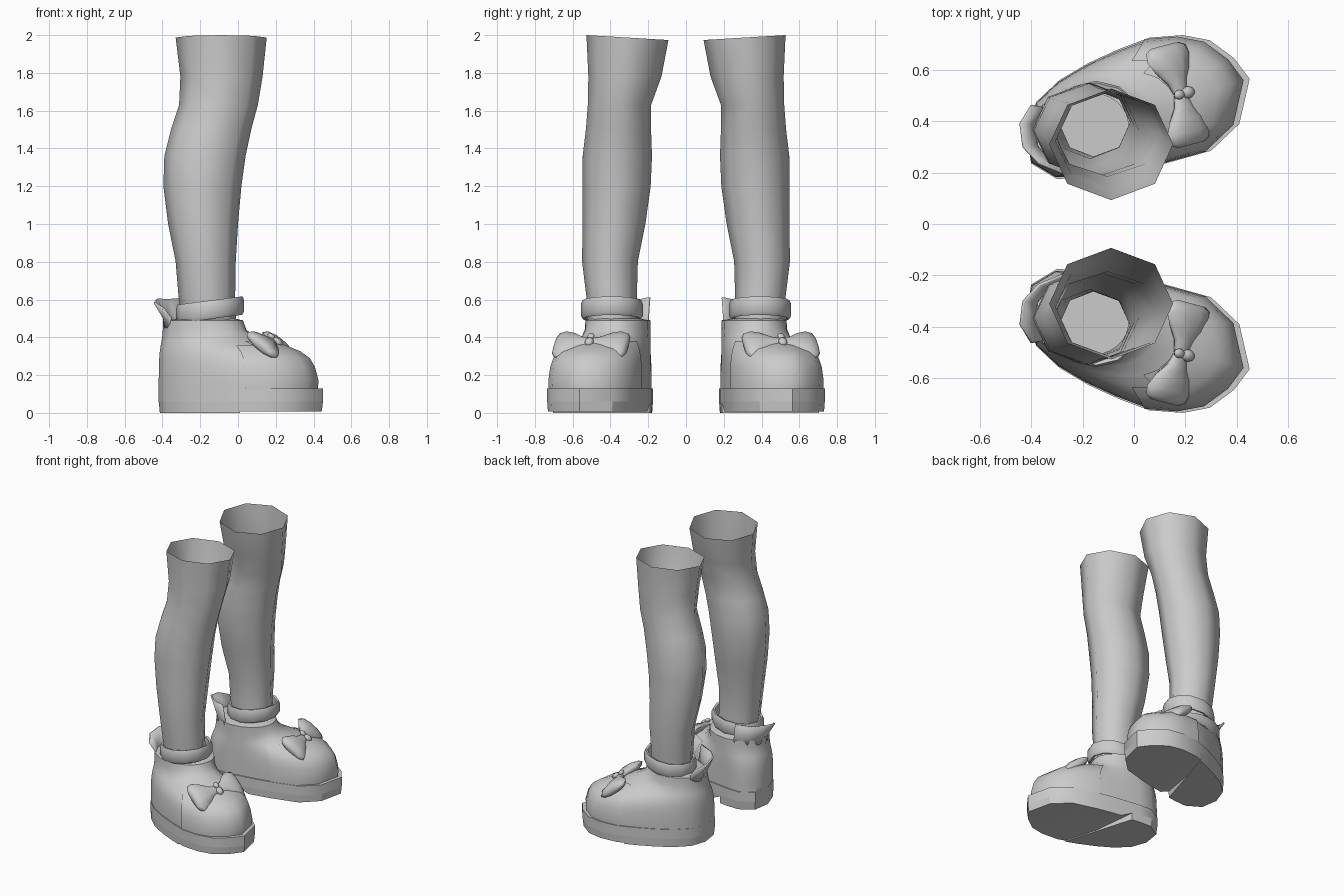
import bpy, bmesh, math
from mathutils import Vector

if "Cube" in bpy.data.objects:
    bpy.data.objects.remove(bpy.data.objects["Cube"])

GREY = (0.6, 0.6, 0.6, 1)
mat = bpy.data.materials.new("plain grey")
mat.use_nodes = True
mat.diffuse_color = GREY
mat.node_tree.nodes["Principled BSDF"].inputs["Base Color"].default_value = GREY


def finish(bm, name, angle=40, recalc=True):
    """Turn a bmesh into a smooth object mirrored to the other leg."""
    if recalc:
        bmesh.ops.recalc_face_normals(bm, faces=bm.faces)
    mesh = bpy.data.meshes.new(name)
    bm.to_mesh(mesh)
    bm.free()
    mesh.materials.append(mat)
    ob = bpy.data.objects.new(name, mesh)
    bpy.context.collection.objects.link(ob)
    bpy.ops.object.select_all(action='DESELECT')
    ob.select_set(True)
    bpy.context.view_layer.objects.active = ob
    bpy.ops.object.shade_smooth_by_angle(angle=math.radians(angle))
    mod = ob.modifiers.new("other_leg", 'MIRROR')
    mod.use_axis = (False, True, False)
    mod.use_mirror_merge = False
    return ob


def loft(rings, caps=(False, False), loop=True, close=False):
    """Skin a list of equally long point rings."""
    bm = bmesh.new()
    rows = [[bm.verts.new(p) for p in r] for r in rings]
    n = len(rows[0])
    pairs = list(zip(rows, rows[1:]))
    if close:
        pairs.append((rows[-1], rows[0]))
    for a, b in pairs:
        for i in range(n if loop else n - 1):
            j = (i + 1) % n
            bm.faces.new((a[i], a[j], b[j], b[i]))
    if caps[0]:
        bm.faces.new(rows[0][::-1])
    if caps[1]:
        bm.faces.new(rows[-1])
    return bm


def ellipse(x0, x1, y0, y1, z, n=8, tilt_x=0, tilt_y=0):
    pts = []
    for i in range(n):
        a = math.tau * i / n
        c, s = math.cos(a), math.sin(a)
        pts.append(((x0 + x1) / 2 + c * (x1 - x0) / 2,
                    (y0 + y1) / 2 + s * (y1 - y0) / 2,
                    z + tilt_x * c + tilt_y * s))
    return pts


# Leg: open tube, each row is back x, front x, inner y, outer y, height
leg_rows = [(-.29, -.01, .26, .52, .46), (-.315, -.015, .26, .528, .62),
            (-.33, -.012, .255, .55, .8), (-.37, .0, .215, .548, 1.0),
            (-.395, .018, .187, .548, 1.2), (-.39, .04, .18, .547, 1.36),
            (-.355, .07, .185, .53, 1.5), (-.312, .105, .185, .52, 1.63),
            (-.305, .13, .13, .517, 1.78)]
rings = [ellipse(*r) for r in leg_rows]
rings.append(ellipse(-.33, .152, .093, .527, 1.987, tilt_y=.013))
finish(loft(rings), "leg", 60)

# Shoe plan outline, starting at the toe
sole = [(.45, .565), (.39, .645), (.295, .715), (.19, .735), (.06, .725),
        (-.06, .68), (-.18, .625), (-.29, .56), (-.38, .475), (-.42, .36),
        (-.4, .235), (-.3, .175), (-.2, .18), (-.1, .195), (0, .21),
        (.12, .235), (.3, .285), (.41, .39)]
CX, CY = -.185, .36


def ankle_point(p, a=.212, b=.172):
    t = math.atan2((p[1] - CY) / b, (p[0] - CX) / a)
    return Vector((CX + a * math.cos(t), CY + b * math.sin(t)))


def shoe_ring(t, z, inset=.96):
    """Outline blended from sole (t=0) to ankle opening (t=1)."""
    heel = Vector((-.41, .36))
    out = []
    for p in sole:
        base = heel + (Vector(p) - heel) * inset
        q = base.lerp(ankle_point(p), t)
        out.append((q.x, q.y, z))
    return out


# Upper of the shoe, closing in against the ankle
rings = [shoe_ring(t, z) for t, z in
         ((0, .12), (-.01, .17), (.035, .24), (.1, .285), (.22, .32),
          (.4, .35), (.6, .375), (.8, .4), (.95, .44), (1, .49))]
rings.append([(CX + .02 + (x - CX) * .68, CY + .02 + (y - CY) * .75, .5)
              for x, y, z in rings[-1]])
finish(loft(rings), "shoe_upper", 50)

# Toe cap edge: a thin shell over the front of the upper
bm = loft(rings[:7])
bmesh.ops.recalc_face_normals(bm, faces=bm.faces)
bm.normal_update()
back = [f for f in bm.faces if f.calc_center_median().x < .05]
bmesh.ops.delete(bm, geom=back, context='FACES')
for v in bm.verts:
    v.co += v.normal * .007
finish(bm, "toe_cap", 50, recalc=False)


# Welt and the two treads below it, with a wedge notch under the arch
def slab(z0, z1, low=1.0):
    bottom = [(x * low, CY + .1 + (y - CY - .1) * low, z0) for x, y in sole]
    return loft([bottom, [(x, y, z1) for x, y in sole]], (True, True))


def tread(name, point, normal):
    bm = slab(.008 if name == "front_tread" else 0, .06, .985)
    cut = bmesh.ops.bisect_plane(
        bm, geom=bm.verts[:] + bm.edges[:] + bm.faces[:],
        plane_co=point, plane_no=normal, clear_outer=True)["geom_cut"]
    bmesh.ops.holes_fill(bm, edges=[e for e in cut if isinstance(e, bmesh.types.BMEdge)])
    finish(bm, name, 30)


finish(slab(.06, .13), "welt", 40)
tread("heel_tread", (-.2, 0, 0), (1, -.3, 0))
tread("front_tread", (-.06, 0, .008), (-.5, 0, -1))

# Ankle strap: rounded band with a slight rise to the front
profile = [(.0, .045), (.014, .05), (.022, .03), (.022, -.03), (.012, -.048), (0, -.045)]
rings = [ellipse(-.305 - d, .01 + d, .25 - d, .535 + d, .545 + h, 12, .022)
         for d, h in profile]
finish(loft(rings, close=True), "ankle_strap", 50)

# Pull tab flaring from the back of the heel
low, mid, top = [], [], []
for deg, h in ((145, .55), (170, .58), (200, .6), (225, .6), (252, .61)):
    c, s = math.cos(math.radians(deg)), math.sin(math.radians(deg))
    low.append((CX + .208 * c, CY + .168 * s, .45))
    mid.append((CX + .215 * c, CY + .172 * s, .5))
    top.append((CX + .265 * c, CY + .18 * s, h))
tab = finish(loft([low, mid, top], loop=False), "heel_tab", 50)
thick = tab.modifiers.new("thickness", 'SOLIDIFY')
thick.thickness = .012

# Bow: two puffed wings in a tilted frame, plus a knot
axis = Vector((-.26, .97, .0)).normalized()
slope = Vector((.76, .2, -.62)).normalized()
normal = slope.cross(axis).normalized()
if normal.z < 0:
    normal = -normal
centre = Vector((.182, .505, .372))


def bow_point(l, s, n):
    return centre + axis * l + slope * s + normal * n


for side, name in ((1, "bow_outer_wing"), (-1, "bow_inner_wing")):
    rings = []
    for l, h, d in ((0, .03, .02), (.05, .045, .028), (.1, .085, .036),
                    (.15, .108, .038), (.185, .1, .03), (.2, .07, .014)):
        rings.append([bow_point(side * l, h * math.cos(a), d * math.sin(a) - l * .1)
                      for a in (math.tau * i / 10 for i in range(10))])
    finish(loft(rings, (True, True)), name, 60)

for name, s, size in (("bow_knot", .02, .03), ("bow_knot_back", -.025, .024)):
    bm = bmesh.new()
    bmesh.ops.create_uvsphere(bm, u_segments=10, v_segments=6, radius=1)
    for v in bm.verts:
        x, y, z = v.co
        v.co = bow_point(x * size * .8, s + y * size, .022 + z * size * .6)
    finish(bm, name, 60)
